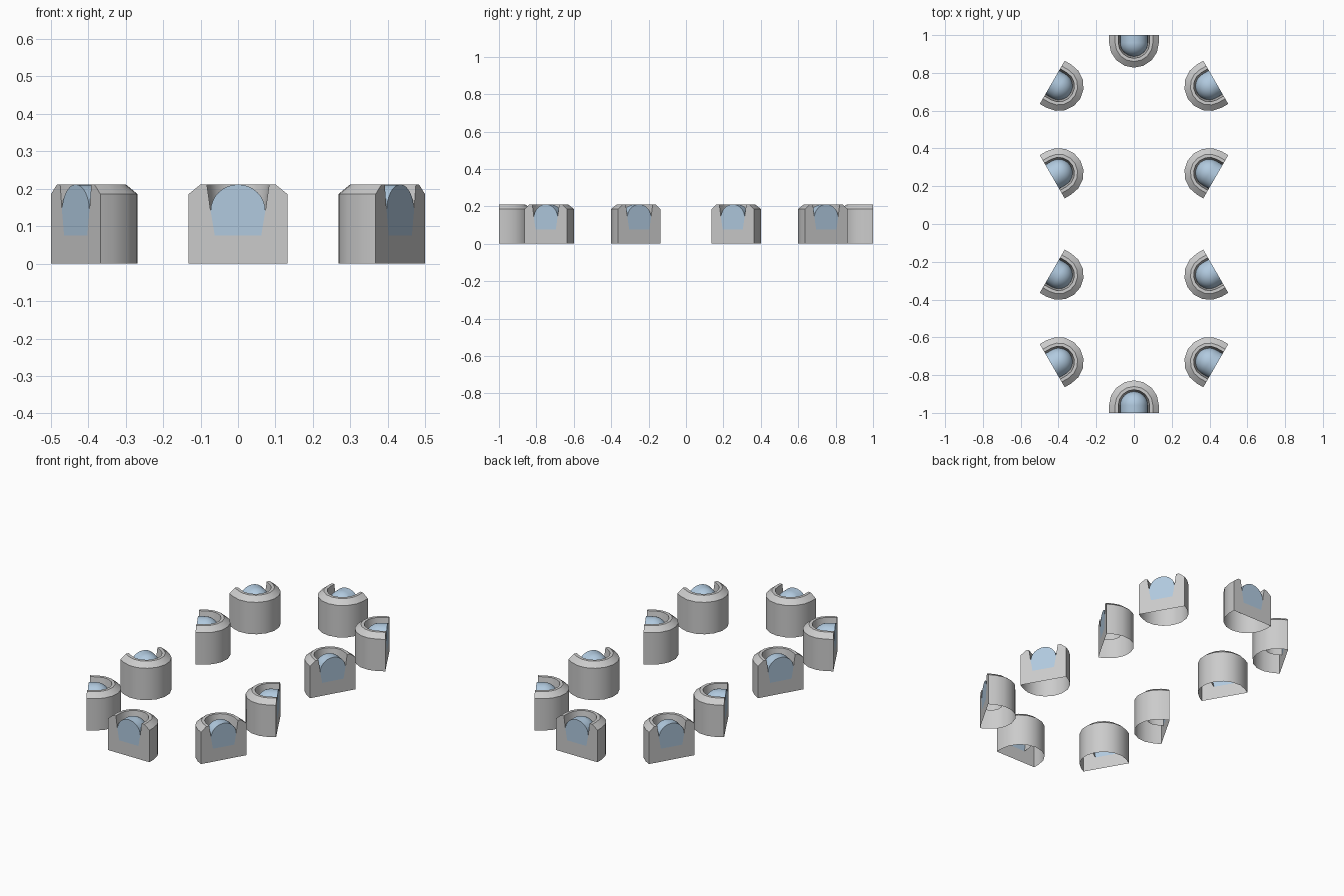
import bpy, bmesh
from math import sin, cos, pi, radians

cube = bpy.data.objects.get("Cube")
if cube:
    bpy.data.objects.remove(cube)

BEND = 0.04   # depth at which the straight sides become round


def material(name, rgb):
    mat = bpy.data.materials.new(name)
    mat.use_nodes = True
    color = (*rgb, 1.0)
    mat.diffuse_color = color
    mat.node_tree.nodes["Principled BSDF"].inputs["Base Color"].default_value = color
    return mat


def sweep(bm, profile, segments):
    """Sweep an (offset, height) profile along a U-shaped path; return its rows."""
    arc = [pi * i / segments for i in range(segments + 1)]
    stations = [(1, 0, 0)] + [(cos(a), sin(a), BEND) for a in arc] + [(-1, 0, 0)]
    rows = [[bm.verts.new((r * dx, y + r * dy, z)) for r, z in profile]
            for dx, dy, y in stations]
    for a, b in zip(rows, rows[1:]):
        for i in range(len(profile) - 1):
            bm.faces.new((a[i], b[i], b[i + 1], a[i + 1]))
    return rows


def finish(bm, name, mat):
    bmesh.ops.remove_doubles(bm, verts=bm.verts, dist=1e-5)
    bmesh.ops.recalc_face_normals(bm, faces=bm.faces)
    mesh = bpy.data.meshes.new(name)
    bm.to_mesh(mesh)
    bm.free()
    mesh.materials.append(mat)
    mesh.shade_smooth()
    mesh.set_sharp_from_angle(angle=radians(32))
    return mesh


grey = material("light grey", (0.6, 0.6, 0.6))
blue = material("pale blue", (0.44, 0.59, 0.74))

# Housing: hollow shell with chamfered rim, tapered socket and flat outer face
bm = bmesh.new()
shell = [(0.132, 0), (0.132, 0.185), (0.1, 0.211), (0.083, 0.211),
         (0.073, 0.14), (0.062, 0.075)]
rows = sweep(bm, shell, 8)
bm.faces.new(rows[0] + rows[-1][::-1])
housing = finish(bm, "housing", grey)

# Lens: half-round bar with a domed inner end and a flat window below
bm = bmesh.new()
steps = 8
dome = [(0.073 * cos(t), 0.14 + 0.071 * sin(t))
        for t in (pi / 2 * i / steps for i in range(steps + 1))]
rows = sweep(bm, dome, 16)
window = [bm.verts.new((x, 0, 0.075)) for x in (-0.062, 0.062)]
bm.faces.new(rows[0] + rows[-1][-2::-1] + window)
lens = finish(bm, "lens", blue)

# Two rings of five units, facing outward, open toward each other
for end, centre in (("back", 0.5), ("front", -0.5)):
    sign = 1 if centre > 0 else -1
    for n, angle in enumerate((-30, 30, 90, 150, 210)):
        a = radians(angle) * sign
        for mesh in (housing, lens):
            ob = bpy.data.objects.new(f"{end}_{mesh.name}_{n + 1}", mesh)
            ob.location = (0.5 * cos(a), centre + 0.5 * sin(a), 0)
            ob.rotation_euler.z = a + pi / 2
            bpy.context.collection.objects.link(ob)
